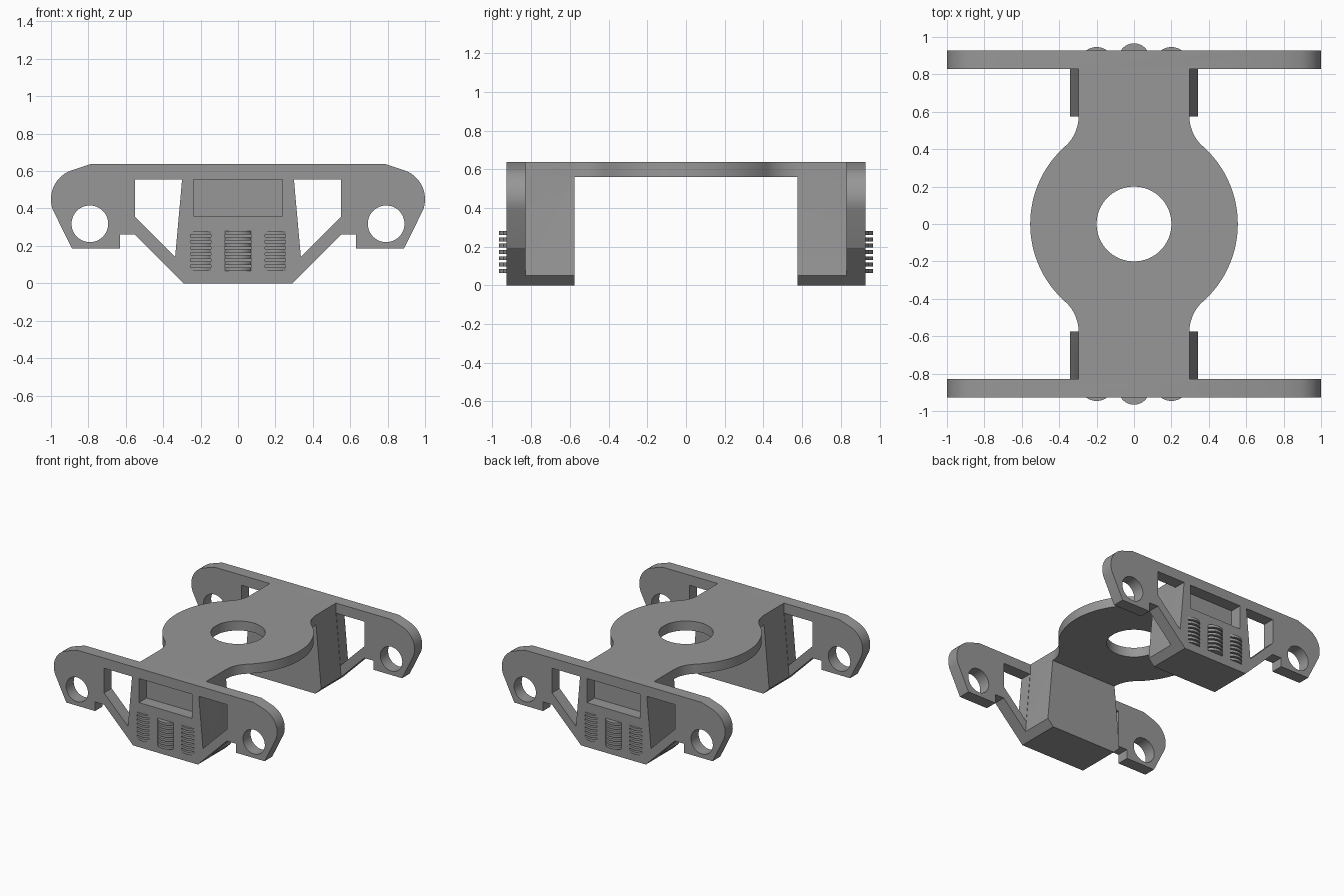
import bpy, bmesh, math
from mathutils import Matrix

if "Cube" in bpy.data.objects:
    bpy.data.objects.remove(bpy.data.objects["Cube"])

grey = bpy.data.materials.new("plain_grey")
grey.diffuse_color = (0.31, 0.31, 0.31, 1)
grey.use_nodes = True
grey.node_tree.nodes["Principled BSDF"].inputs["Base Color"].default_value = grey.diffuse_color


def arc(cx, cy, r, a0, a1, n):
    return [(cx + r * math.cos(math.radians(a0 + (a1 - a0) * i / n)),
             cy + r * math.sin(math.radians(a0 + (a1 - a0) * i / n))) for i in range(n + 1)]


def circle(cx, cy, r, n=48):
    return arc(cx, cy, r, 0, 360, n)[:-1]


def flip(points):
    return [(-x, y) for x, y in points]


def rect(x0, x1, y0, y1):
    return [(x0, y0), (x1, y0), (x1, y1), (x0, y1)]


def slab(name, loops, low, high, upright=False):
    """Fill an outline with its holes and extrude it along z, or along y when upright."""
    curve = bpy.data.curves.new(name, 'CURVE')
    curve.dimensions = '2D'
    curve.fill_mode = 'BOTH'
    curve.extrude = (high - low) / 2
    for loop in loops:
        spline = curve.splines.new('POLY')
        spline.points.add(len(loop) - 1)
        for p, (x, y) in zip(spline.points, loop):
            p.co = (x, y, 0, 1)
        spline.use_cyclic_u = True
    ob = bpy.data.objects.new(name, curve)
    bpy.context.collection.objects.link(ob)
    bpy.ops.object.select_all(action='DESELECT')
    ob.select_set(True)
    bpy.context.view_layer.objects.active = ob
    bpy.ops.object.convert(target='MESH')
    ob = bpy.context.object
    mid = (low + high) / 2
    place = Matrix.Translation((0, mid, 0) if upright else (0, 0, mid))
    if upright:
        place = place @ Matrix.Rotation(math.pi / 2, 4, 'X')
    bm = bmesh.new()
    bm.from_mesh(ob.data)
    bmesh.ops.remove_doubles(bm, verts=bm.verts, dist=1e-5)
    bmesh.ops.transform(bm, matrix=place, verts=bm.verts)
    bmesh.ops.recalc_face_normals(bm, faces=bm.faces)
    bm.to_mesh(ob.data)
    bm.free()
    ob.data.materials.clear()
    ob.data.materials.append(grey)
    return ob


def boolean(target, tool, operation):
    mod = target.modifiers.new("join", 'BOOLEAN')
    mod.operation = operation
    mod.solver = 'EXACT'
    mod.object = tool
    bpy.context.view_layer.objects.active = target
    bpy.ops.object.modifier_apply(modifier=mod.name)
    bpy.data.objects.remove(tool)


def smooth(ob):
    bpy.ops.object.select_all(action='DESELECT')
    ob.select_set(True)
    bpy.context.view_layer.objects.active = ob
    bpy.ops.object.shade_smooth_by_angle(angle=math.radians(20))


# Deck: ring with a neck at each end, blended by fillets
ang = 48.1
rim = arc(0, 0, 0.555, -ang, ang, 32)
upper = arc(0.518, 0.578, 0.222, 180 + ang, 180, 10)[1:] + [(0.296, 0.83)]
lower = [(x, -y) for x, y in reversed(upper)]
right = lower + rim + upper
frame = slab("frame", [right + flip(right)[::-1], circle(0, 0, 0.2, 64)], 0.56, 0.637)

# End plate outline: bumper, hook lugs and rounded ears
half = [(0.29, 0), (0.55, 0.26), (0.63, 0.26), (0.63, 0.187), (0.888, 0.187)]
half += arc(0.8375, 0.45, 0.1625, -22, 70, 14) + [(0.79, 0.637)]
window = [(0.299, 0.555), (0.55, 0.555), (0.55, 0.355), (0.336, 0.142)]
hole = circle(0.792, 0.318, 0.098)
recess = rect(-0.238, 0.238, 0.36, 0.555)
plate = slab("front_plate", [half + flip(half)[::-1], window, flip(window),
                             hole, flip(hole), recess], -0.928, -0.83, True)

# Tapered block behind the plate
side = [(0.29, 0), (0.342, 0.052), (0.296, 0.56), (0.296, 0.637)]
block = slab("front_block", [side + flip(side)[::-1]], -0.83, -0.575, True)

# Fuse the front end, then cut the shallow vent pockets
columns = {"left": (-0.2, 0.055, 0.018), "middle": (0, 0.07, 0.038), "right": (0.2, 0.055, 0.018)}
boolean(frame, block, 'UNION')
boolean(frame, plate, 'UNION')
for cx, w, out in columns.values():
    pocket = slab("pocket", [rect(cx - w, cx + w, 0.065, 0.28)], -0.95, -0.888, True)
    boolean(frame, pocket, 'DIFFERENCE')

# Keep the front half and mirror it to the back
bm = bmesh.new()
bm.from_mesh(frame.data)
bmesh.ops.bisect_plane(bm, geom=bm.verts[:] + bm.edges[:] + bm.faces[:],
                       plane_co=(0, 0, 0), plane_no=(0, 1, 0), clear_outer=True)
bm.to_mesh(frame.data)
bm.free()
mirror = frame.modifiers.new("mirror", 'MIRROR')
mirror.use_axis = (False, True, False)
bpy.context.view_layer.objects.active = frame
bpy.ops.object.modifier_apply(modifier=mirror.name)
smooth(frame)

# Rounded fins stacked in three columns on each end
for s, end in ((-1, "front"), (1, "back")):
    for col, (cx, w, out) in columns.items():
        r = (w * w + out * out) / (2 * out)
        a = math.degrees(math.asin(w / r))
        shape = [(cx + x, s * (0.928 + out - r + y)) for x, y in arc(0, 0, r, 90 - a, 90 + a, 14)]
        shape += [(cx - w, s * 0.888), (cx + w, s * 0.888)]
        for i in range(7):
            z = 0.065 + i * 0.0325
            smooth(slab(f"{end}_{col}_fin_{i + 1}", [shape], z, z + 0.02))
